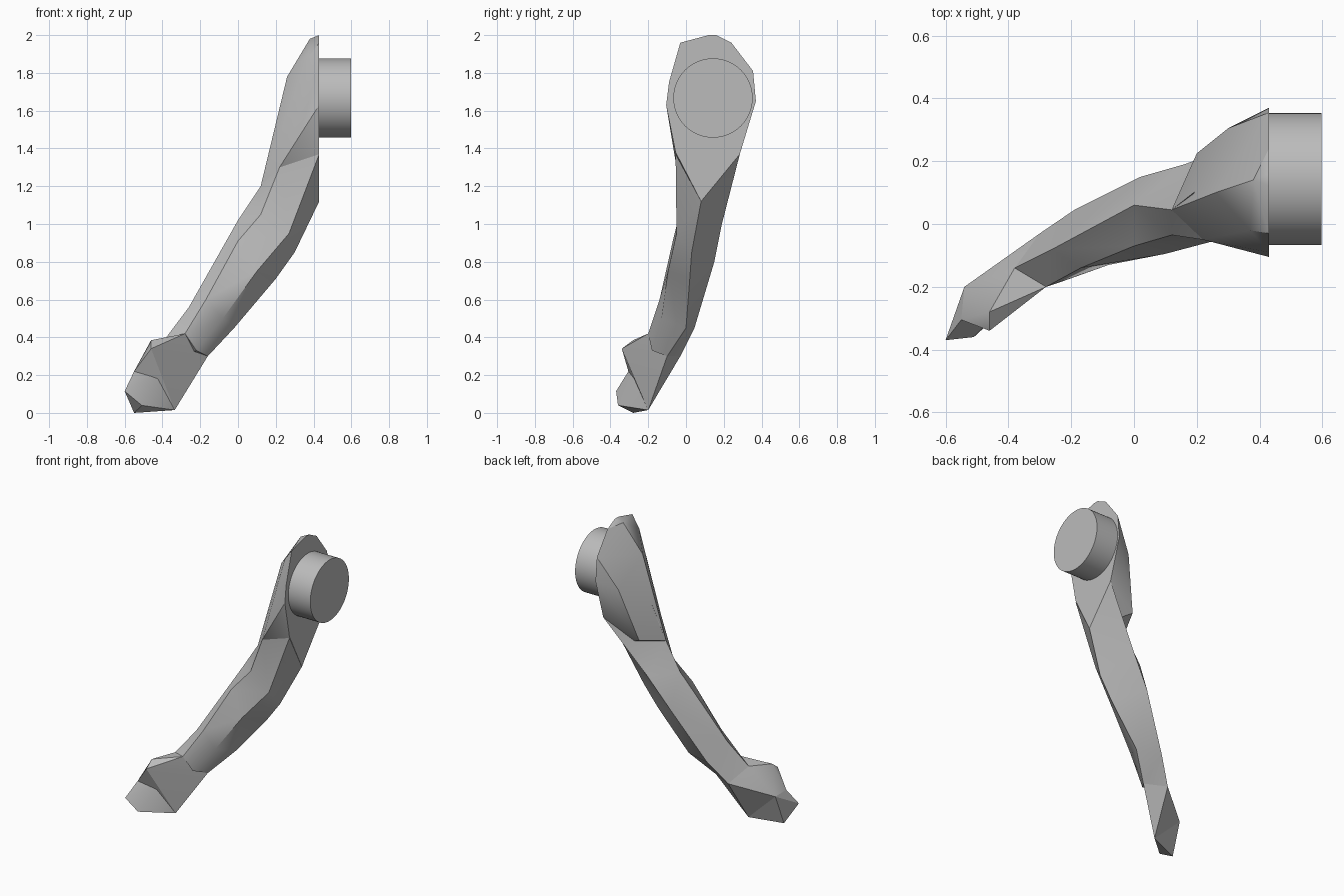
import bpy
import bmesh
from math import radians, pi
from mathutils import Vector, Matrix

default_cube = bpy.data.objects.get("Cube")
if default_cube:
    bpy.data.objects.remove(default_cube, do_unlink=True)

# Single plain grey for every part
grey = bpy.data.materials.new("plain_grey")
grey.use_nodes = True
shade = (0.5, 0.5, 0.5, 1)
grey.diffuse_color = shade
for node in grey.node_tree.nodes:
    if node.type == 'BSDF_PRINCIPLED':
        node.inputs["Base Color"].default_value = shade


def finish(name, bm, angle):
    """Turn a bmesh into a named, shaded object."""
    bmesh.ops.recalc_face_normals(bm, faces=bm.faces[:])
    mesh = bpy.data.meshes.new(name)
    bm.to_mesh(mesh)
    bm.free()
    mesh.materials.append(grey)
    part = bpy.data.objects.new(name, mesh)
    bpy.context.collection.objects.link(part)
    bpy.ops.object.select_all(action='DESELECT')
    part.select_set(True)
    bpy.context.view_layer.objects.active = part
    bpy.ops.object.shade_smooth_by_angle(angle=radians(angle))
    return part


def hull(name, points):
    """Wrap a faceted convex form around a few corner points."""
    bm = bmesh.new()
    for point in points:
        bm.verts.new(Vector(point))
    result = bmesh.ops.convex_hull(bm, input=bm.verts[:])
    loose = [v for v in bm.verts if not v.link_faces]
    bmesh.ops.delete(bm, geom=loose, context='VERTS')
    bmesh.ops.dissolve_limit(bm, angle_limit=radians(1),
                             verts=bm.verts[:], edges=bm.edges[:])
    return finish(name, bm, 30)


def loft(name, rails):
    """Skin a closed tube across ridge lines that run along the limb."""
    bm = bmesh.new()
    rows = [[bm.verts.new(Vector(p)) for p in rail] for rail in rails]
    for row, following in zip(rows, rows[1:] + rows[:1]):
        for i in range(len(row) - 1):
            bm.faces.new((row[i], row[i + 1], following[i + 1], following[i]))
    bm.faces.new([row[0] for row in rows])
    bm.faces.new([row[-1] for row in rows])
    bmesh.ops.triangulate(bm, faces=bm.faces[:])
    return finish(name, bm, 35)


# Ridge lines of the limb, each running from wrist to shoulder
front_ridge = [(-.28, -.2, .42), (-.17, -.14, .6), (0, -.07, .91),
               (.12, -.035, 1.05), (.22, -.05, 1.3)]
outer_ridge = [(-.38, -.14, .4), (-.26, -.08, .56), (0, .06, 1.02),
               (.12, .045, 1.2), (.19, .1, 1.45)]
back_ridge = [(-.3, -.03, .3), (-.19, .045, .45), (.02, .15, .8),
              (.16, .19, 1), (.43, .285, 1.37)]
inner_ridge = [(-.16, -.1, .3), (-.02, 0, .45), (.2, .02, .71),
               (.3, .03, .85), (.43, .08, 1.12)]
palm_ridge = [(-.22, -.18, .33), (-.08, -.13, .5), (.1, -.095, .75),
              (.27, -.05, .95), (.43, -.055, 1.37)]
loft("arm_shaft", [front_ridge, outer_ridge, back_ridge, inner_ridge, palm_ridge])

# Shoulder: flat mating outline (y, z) plus the corners of the outer bulge
mating_x = .43
outline = [(-.03, 1.96), (.12, 2), (.16, 2), (.24, 1.96), (.355, 1.81),
           (.37, 1.65), (.285, 1.37), (.08, 1.12), (-.055, 1.38),
           (-.105, 1.63), (-.09, 1.75)]
bulge = [(.38, .14, 1.98), (.26, .1, 1.78), (.37, -.02, 1.88),
         (.28, -.055, 1.45), (.3, .305, 1.6), (.2, .225, 1.25)]
hull("shoulder", [(mating_x, y, z) for y, z in outline] + bulge
     + [front_ridge[-1], outer_ridge[-2]])

# Fist: knuckle block joined to the wrist, with curled fingers beneath
heel = (-.335, -.2, .015)
thumb_side = (-.55, -.305, .22)
back_of_hand = (-.54, -.2, .21)
wrist = [rail[0] for rail in (front_ridge, outer_ridge, back_ridge, inner_ridge)]
hull("knuckles", wrist + [heel, thumb_side, back_of_hand,
                          (-.46, -.34, .34), (-.46, -.28, .385)])
hull("fingers", [heel, thumb_side, back_of_hand, (-.6, -.37, .115),
                 (-.51, -.36, .04), (-.55, -.28, 0), (-.4, -.25, .22)])

# Round joint peg that plugs into the body
peg_start, peg_end, peg_radius = mating_x - .02, .597, .21
peg = bmesh.new()
bmesh.ops.create_cone(
    peg, cap_ends=True, segments=64, radius1=peg_radius, radius2=peg_radius,
    depth=peg_end - peg_start,
    matrix=Matrix.Translation(((peg_start + peg_end) / 2, .143, 1.667))
    @ Matrix.Rotation(pi / 2, 4, 'Y'))
finish("shoulder_peg", peg, 30)
